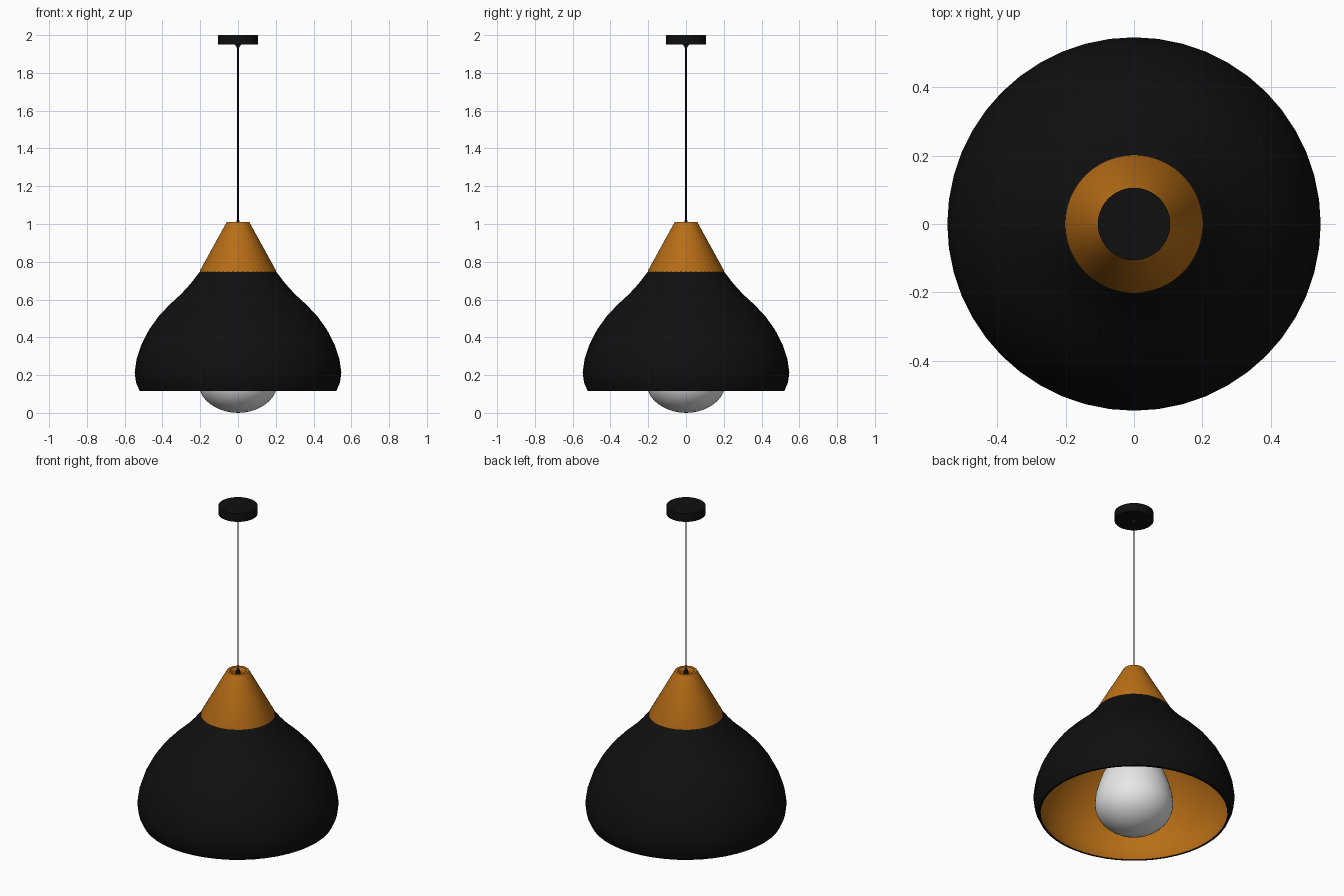
import bpy, bmesh, math

if "Cube" in bpy.data.objects:
    bpy.data.objects.remove(bpy.data.objects["Cube"])


def material(name, rgb):
    m = bpy.data.materials.new(name)
    m.diffuse_color = (*rgb, 1)
    m.use_nodes = True
    m.node_tree.nodes["Principled BSDF"].inputs["Base Color"].default_value = m.diffuse_color
    return m


black = material("matte_black", (0.005, 0.005, 0.005))
copper = material("warm_orange", (0.48, 0.155, 0.008))
white = material("bulb_white", (0.8, 0.8, 0.8))


def lathe(name, profile, mats, segments=48, closed=False, inner_from=None):
    """Revolve (radius, z) points about z; bands from inner_from on use the second material."""
    bm = bmesh.new()
    rings = []
    for r, z in profile:
        if r < 1e-6:
            rings.append([bm.verts.new((0, 0, z))] * segments)
        else:
            rings.append([bm.verts.new((r * math.cos(2 * math.pi * i / segments),
                                        r * math.sin(2 * math.pi * i / segments), z))
                          for i in range(segments)])
    pairs = list(zip(rings, rings[1:] + rings[:1]))
    if not closed:
        pairs.pop()
    for band, (a, b) in enumerate(pairs):
        for i in range(segments):
            j = (i + 1) % segments
            face = bm.faces.new(list(dict.fromkeys((a[i], a[j], b[j], b[i]))))
            if inner_from is not None and band >= inner_from:
                face.material_index = 1
    bmesh.ops.recalc_face_normals(bm, faces=bm.faces[:])
    mesh = bpy.data.meshes.new(name)
    bm.to_mesh(mesh)
    bm.free()
    obj = bpy.data.objects.new(name, mesh)
    bpy.context.collection.objects.link(obj)
    for m in mats:
        mesh.materials.append(m)
    bpy.ops.object.select_all(action='DESELECT')
    obj.select_set(True)
    bpy.context.view_layer.objects.active = obj
    bpy.ops.object.shade_smooth_by_angle(angle=math.radians(35))
    return obj


# Bell shade: black outside, thin rim, orange lining
outer = [(0.20, 0.75), (0.25, 0.685), (0.30, 0.63), (0.36, 0.575), (0.42, 0.512),
         (0.47, 0.442), (0.51, 0.365), (0.537, 0.285), (0.547, 0.215),
         (0.54, 0.16), (0.52, 0.115)]
inner = [(r - 0.012, z - (0.008 if z > 0.3 else 0)) for r, z in reversed(outer)]
lathe("shade", outer + inner, [black, copper], closed=True, inner_from=len(outer))

# Conical cap with a dished top
lathe("cap", [(0, 0.745), (0.202, 0.745), (0.202, 0.752), (0.06, 1.01), (0.045, 1.01),
              (0.035, 0.988), (0, 0.988)], [copper], segments=96)

# Bulb: flattened lower half tapering up to a neck
bulb = [(0.213 * math.sin(a), 0.17 - 0.17 * math.cos(a))
        for a in (math.pi / 2 * i / 10 for i in range(11))]
bulb += [(0.208, 0.225), (0.194, 0.28), (0.173, 0.34), (0.147, 0.40), (0.12, 0.46),
         (0.098, 0.52), (0.085, 0.58), (0.08, 0.62), (0, 0.62)]
lathe("bulb", bulb, [white])

# Lamp holder inside the shade
lathe("socket", [(0, 0.61), (0.088, 0.61), (0.088, 0.748), (0, 0.748)], [black])

# Cord, its grip and the ceiling canopy
lathe("cord", [(0, 0.98), (0.004, 0.98), (0.004, 1.96), (0, 1.96)], [black], segments=12)
lathe("cord_grip", [(0, 0.98), (0.016, 0.98), (0.012, 1.005), (0.005, 1.022), (0, 1.022)],
      [black], segments=24)
lathe("canopy", [(0, 1.93), (0.004, 1.93), (0.016, 1.95), (0.106, 1.95), (0.106, 2.0), (0, 2.0)],
      [black])
